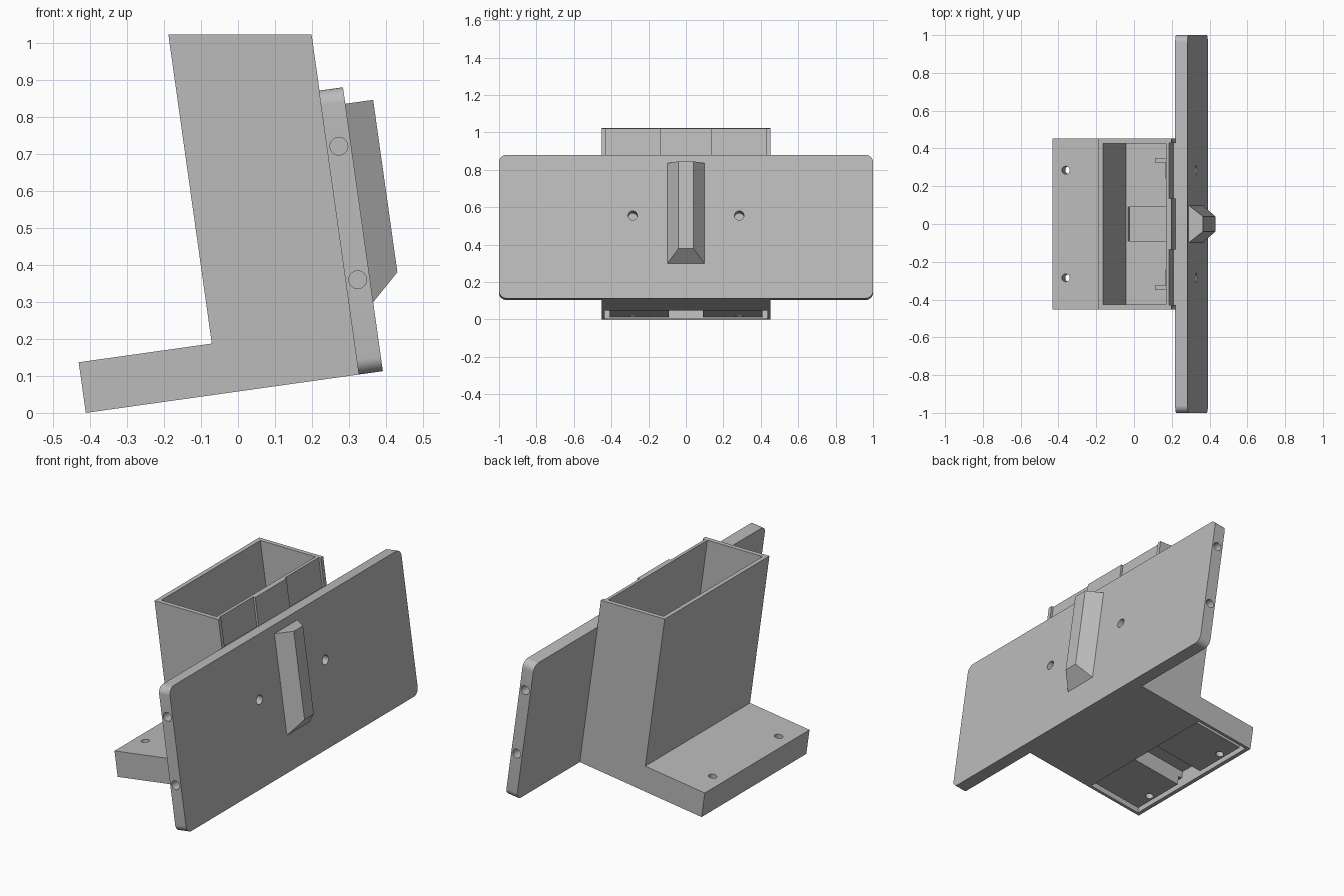
import bpy, bmesh, math
from mathutils import Matrix, Vector

if "Cube" in bpy.data.objects:
    bpy.data.objects.remove(bpy.data.objects["Cube"], do_unlink=True)

grey = bpy.data.materials.new("light_grey")
grey.use_nodes = True
grey.diffuse_color = (0.5, 0.5, 0.5, 1)
grey.node_tree.nodes["Principled BSDF"].inputs["Base Color"].default_value = (0.5, 0.5, 0.5, 1)

# Everything is built upright, then leaned back as one assembly
LEAN = Matrix.Translation((-0.411, 0, 0)) @ Matrix.Rotation(math.radians(-8), 4, 'Y')


def finish(name, bm):
    bmesh.ops.recalc_face_normals(bm, faces=bm.faces)
    mesh = bpy.data.meshes.new(name)
    bm.to_mesh(mesh)
    bm.free()
    mesh.materials.append(grey)
    obj = bpy.data.objects.new(name, mesh)
    bpy.context.collection.objects.link(obj)
    return obj


def prism(name, outline, offset):
    """Extrude a flat outline along an offset vector."""
    bm = bmesh.new()
    face = bm.faces.new([bm.verts.new(p) for p in outline])
    moved = bmesh.ops.extrude_face_region(bm, geom=[face])["geom"]
    bmesh.ops.translate(bm, vec=Vector(offset),
                        verts=[v for v in moved if isinstance(v, bmesh.types.BMVert)])
    return finish(name, bm)


def box(name, x, y, z):
    corners = [(x[0], y[0], z[0]), (x[1], y[0], z[0]), (x[1], y[1], z[0]), (x[0], y[1], z[0])]
    return prism(name, corners, (0, 0, z[1] - z[0]))


def rod(name, centre, radius, length, axis):
    bm = bmesh.new()
    turn = Matrix.Rotation(math.pi / 2, 4, {'X': 'Y', 'Y': 'X', 'Z': 'Z'}[axis])
    bmesh.ops.create_cone(bm, cap_ends=True, segments=32, radius1=radius, radius2=radius,
                          depth=length, matrix=Matrix.Translation(centre) @ turn)
    return finish(name, bm)


def select_only(obj):
    bpy.ops.object.select_all(action='DESELECT')
    obj.select_set(True)
    bpy.context.view_layer.objects.active = obj


def boolean(target, tools, operation='DIFFERENCE'):
    for tool in tools:
        select_only(target)
        mod = target.modifiers.new("cut", 'BOOLEAN')
        mod.operation, mod.solver, mod.object = operation, 'EXACT', tool
        bpy.ops.object.modifier_apply(modifier=mod.name)
        bpy.data.objects.remove(tool, do_unlink=True)


# Holder body: foot flange and tall bin in one side profile
side = [(0, 0), (0.746, 0), (0.746, 0.927), (0.363, 0.981), (0.363, 0.138), (0, 0.138)]
body = prism("holder_body", [(u, -0.452, w) for u, w in side], (0, 0.904, 0))

cuts = [box("bin_cavity", (0.387, 0.717), (-0.427, 0.427), (0.114, 1.2)),
        box("floor_recess", (0.4, 0.66), (-0.09, 0.09), (0.06, 0.2)),
        box("foot_pocket", (0.02, 0.34), (-0.435, 0.435), (-0.1, 0.06)),
        box("foot_channel", (0.02, 0.34), (-0.09, 0.09), (-0.1, 0.1))]
# Shallow recesses on the wall behind the plate
for s in (-1, 1):
    cuts.append(box("wall_recess", (0.734, 0.9), sorted((s * 0.135, s * 0.43)), (0.77, 1.2)))
boolean(body, cuts)

# Screw pads inside the foot pocket
boolean(body, [box("screw_pad", (0.04, 0.35), sorted((s * 0.09, s * 0.41)), (0.008, 0.08))
               for s in (-1, 1)], 'UNION')
boolean(body, [rod("screw_hole", (0.07, s * 0.285, 0.07), 0.021, 0.4, 'Z') for s in (-1, 1)])
boolean(body, [rod("wall_hole", (0.75, s * 0.285, 0.447), 0.025, 0.2, 'X') for s in (-1, 1)])

# Corner brackets on the bin floor
for s, label in ((-1, "right"), (1, "left")):
    box("bracket_arm_" + label, (0.55, 0.718), sorted((s * 0.325, s * 0.35)), (0.112, 0.17))
    box("bracket_wall_" + label, (0.6, 0.718), sorted((s * 0.24, s * 0.325)), (0.112, 0.14))

# Wide mounting plate with rounded corners
radius, half, height = 0.04, 1.0, 0.774
outline = []
for i, (y, z) in enumerate([(half, height), (-half, height), (-half, 0), (half, 0)]):
    cy = y - math.copysign(radius, y)
    cz = height - radius if z else radius
    for step in range(9):
        a = math.pi / 2 * (i + step / 8)
        outline.append((0.744, cy + radius * math.cos(a), cz + radius * math.sin(a)))
plate = prism("mounting_plate", outline, (0.066, 0, 0))
holes = []
for s in (-1, 1):
    holes.append(rod("plate_hole", (0.777, s * 0.285, 0.447), 0.025, 0.2, 'X'))
    for w in (0.254, 0.618):
        holes.append(rod("edge_hole", (0.777, s, w), 0.024, 0.3, 'Y'))
boolean(plate, holes)

# Tapered hook rib on the plate
bm = bmesh.new()
inner = [bm.verts.new((0.809, y, z)) for y, z in ((-0.1, 0.187), (0.1, 0.187), (0.1, 0.729), (-0.1, 0.729))]
outer = [bm.verts.new((0.886, y, z)) for y, z in ((-0.04, 0.259), (0.04, 0.259), (0.04, 0.729), (-0.04, 0.729))]
bm.faces.new(inner)
bm.faces.new(outer)
for i in range(4):
    j = (i + 1) % 4
    bm.faces.new((inner[i], inner[j], outer[j], outer[i]))
finish("hook_rib", bm)

# Smooth the round edges and lean the assembly
for obj in list(bpy.context.collection.objects):
    if obj.type == 'MESH' and grey.name in obj.data.materials:
        select_only(obj)
        bpy.ops.object.shade_smooth_by_angle(angle=math.radians(30))
        obj.matrix_world = LEAN
